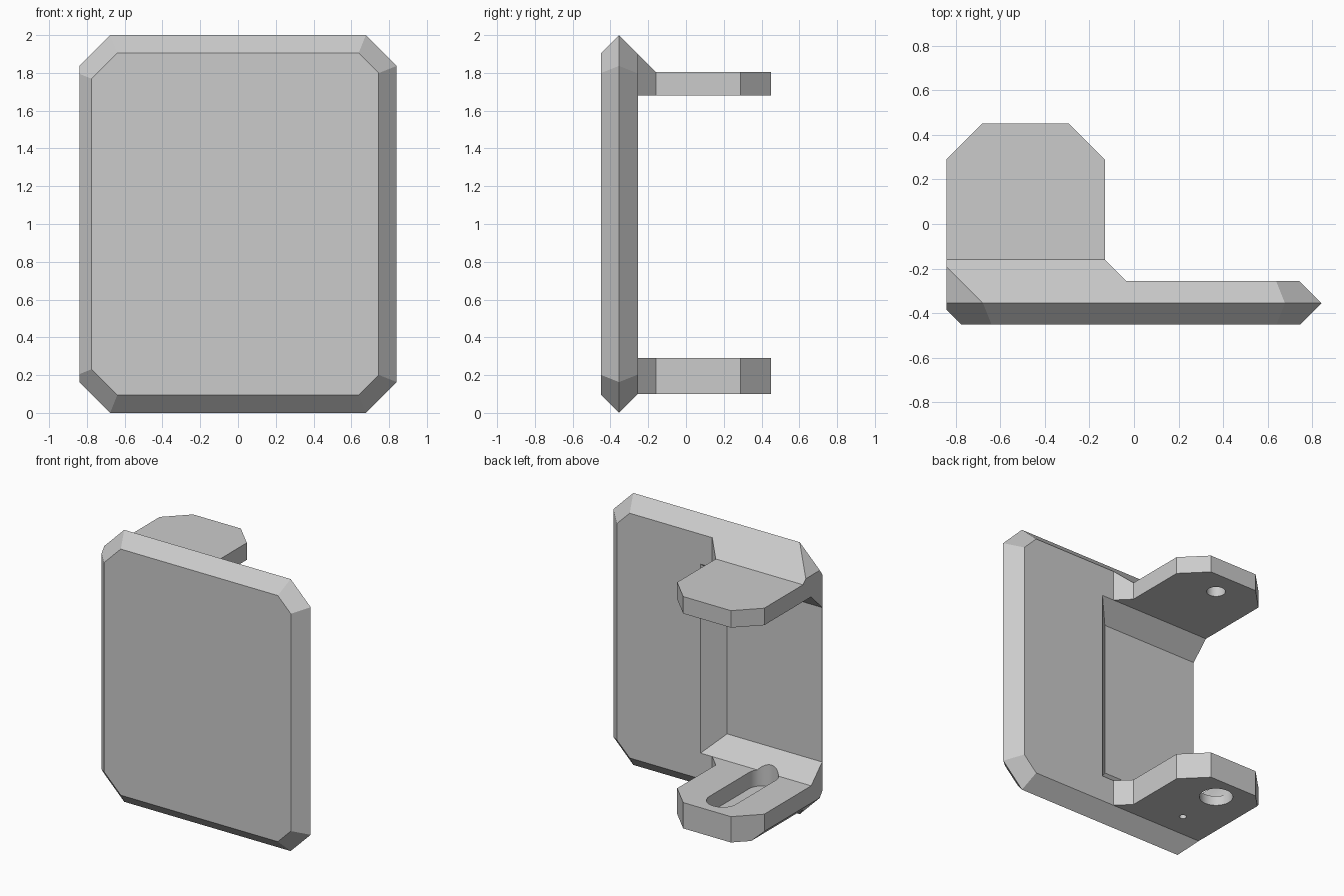
import bpy
import bmesh
from math import radians
from mathutils import Vector, Matrix

cube = bpy.data.objects.get("Cube")
if cube:
    bpy.data.objects.remove(cube, do_unlink=True)

grey = bpy.data.materials.new("plain_grey")
grey.use_nodes = True
colour = (0.6, 0.6, 0.6, 1)
grey.diffuse_color = colour
grey.node_tree.nodes["Principled BSDF"].inputs["Base Color"].default_value = colour


def finish(bm, name):
    bmesh.ops.recalc_face_normals(bm, faces=bm.faces)
    mesh = bpy.data.meshes.new(name)
    bm.to_mesh(mesh)
    bm.free()
    mesh.materials.append(grey)
    obj = bpy.data.objects.new(name, mesh)
    bpy.context.scene.collection.objects.link(obj)
    return obj


def closed_hull(points):
    bm = bmesh.new()
    for p in points:
        bm.verts.new(p)
    bmesh.ops.remove_doubles(bm, verts=bm.verts, dist=0.0005)
    bmesh.ops.convex_hull(bm, input=bm.verts)
    loose = [v for v in bm.verts if not v.link_faces]
    bmesh.ops.delete(bm, geom=loose, context="VERTS")
    bmesh.ops.dissolve_limit(bm, angle_limit=radians(0.5), verts=bm.verts, edges=bm.edges)
    return bm


def block(name, low, high, planes):
    """A box trimmed by planes; each plane (a, b, c, d) keeps ax + by + cz <= d."""
    bm = closed_hull([(x, y, z) for x in (low[0], high[0])
                      for y in (low[1], high[1]) for z in (low[2], high[2])])
    for a, b, c, d in planes:
        n = Vector((a, b, c))
        bmesh.ops.bisect_plane(bm, geom=bm.verts[:] + bm.edges[:] + bm.faces[:],
                               plane_co=n * d / n.length_squared, plane_no=n,
                               clear_outer=True)
        points = [v.co.copy() for v in bm.verts]
        bm.free()
        bm = closed_hull(points)
    return finish(bm, name)


def cylinder(name, x, y, z0, z1, radius):
    bm = bmesh.new()
    bmesh.ops.create_cone(bm, cap_ends=True, segments=32, radius1=radius, radius2=radius,
                          depth=z1 - z0, matrix=Matrix.Translation((x, y, (z0 + z1) / 2)))
    return finish(bm, name)


def slot(name, x, y0, y1, z0, z1, radius):
    """A round-ended slot: the hull of two cylinders."""
    points = []
    for y in (y0, y1):
        end = cylinder(name + "_end", x, y, z0, z1, radius)
        points += [v.co.copy() for v in end.data.vertices]
        bpy.data.objects.remove(end, do_unlink=True)
    return finish(closed_hull(points), name)


def carve(targets, cutter):
    """Subtract the cutter from each target, then discard it."""
    for target in targets:
        mod = target.modifiers.new("carve", "BOOLEAN")
        mod.operation = "DIFFERENCE"
        mod.solver = "EXACT"
        mod.object = cutter
        graph = bpy.context.evaluated_depsgraph_get()
        mesh = bpy.data.meshes.new_from_object(target.evaluated_get(graph))
        target.modifiers.clear()
        target.data = mesh
    bpy.data.objects.remove(cutter, do_unlink=True)


def open_joints(obj, joints):
    """Remove the hidden faces where parts meet."""
    bm = bmesh.new()
    bm.from_mesh(obj.data)
    hidden = [f for f in bm.faces
              if any(all(abs(v.co.y - y) < 0.001 for v in f.verts) for y in joints)]
    bmesh.ops.delete(bm, geom=hidden, context="FACES")
    bm.to_mesh(obj.data)
    bm.free()


# Flush side shared by all parts, the two corner cuts along it, and the joints
LEFT, BACK, ROOT_END, MID = -0.84, -0.255, -0.16, -0.4875
corners = [(-1, 0, 1, 2.677), (-1, 0, -1, 0.677)]

# Bevelled plate
bevels = [(1, -1, 0, 1.195), (1, 1, 0, 0.485), (-1, -1, 0, 1.225)]
for s in (1, -1):
    bevels += [(0, -1, s, 1.355 + s), (0, 1, s, 0.645 + s),
               (1, -1.4, s, 2.174 + s), (1, 1.4, s, 1.18 + s),
               (-1, -1.4, s, 2.174 + s)]
plate = block("plate", (LEFT, -0.45, 0), (0.84, BACK, 2), bevels + corners)

# Recess in the back of the plate, with sloping walls
carve([plate], block("recess", (-1, -0.382, -1), (1, -0.2, 3),
                     [(1, -1, 0, 0.315), (0, -1, 1, 1.935), (0, -1, -1, -0.035)]))

# Two arms, each a clipped pad with a flared root
pad_clips = [(1, 1, 0, 0.158), (-1, 1, 0, 1.13)]
root_clips = [(1, 1, 0, -0.29), (0, 1, 1, 1.645)]
pads, roots = [], []
for name, z0, z1, root_top in (("upper", 1.68, 1.805, 1.99), ("lower", 0.1, 0.29, 0.29)):
    pads.append(block(name + "_pad", (LEFT, ROOT_END, z0), (-0.13, 0.45, z1),
                      pad_clips + corners))
    roots.append(block(name + "_root", (LEFT, BACK, z0), (0.1, ROOT_END, root_top),
                       root_clips + corners))

# Pivot holes and the blind guide slot
carve([pads[0]], cylinder("upper_hole", MID, 0.27, 1.6, 1.77, 0.063))
carve([pads[1], roots[1], plate], slot("guide_slot", MID, -0.19, 0.27, 0.17, 0.6, 0.108))
carve([pads[1]], cylinder("lower_hole", MID, 0.27, 0, 0.2, 0.112))
carve([pads[1]], cylinder("pin_hole", MID, -0.075, 0, 0.2, 0.024))

for pad in pads:
    open_joints(pad, [ROOT_END])
for root in roots:
    open_joints(root, [BACK, ROOT_END])

# Smooth only the round walls
for o in bpy.context.selected_objects:
    o.select_set(False)
for part in [plate] + pads + roots:
    part.select_set(True)
bpy.context.view_layer.objects.active = plate
bpy.ops.object.shade_smooth_by_angle(angle=radians(25))
